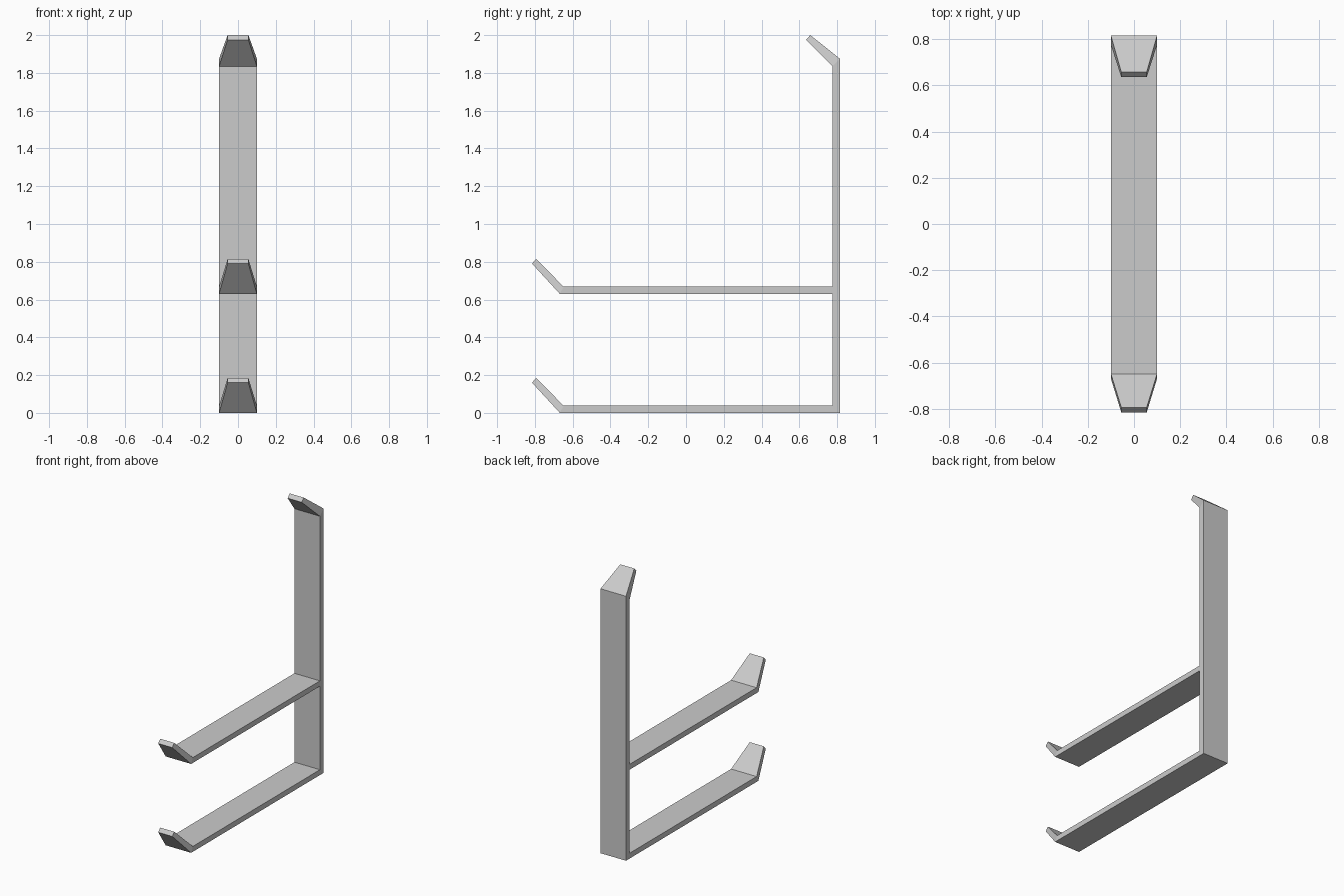
import bpy
import bmesh

cube = bpy.data.objects.get("Cube")
if cube:
    bpy.data.objects.remove(cube, do_unlink=True)

# Single grey finish
grey = bpy.data.materials.new("light_grey")
grey.use_nodes = True
colour = (0.6, 0.6, 0.6, 1)
grey.diffuse_color = colour
grey.node_tree.nodes["Principled BSDF"].inputs["Base Color"].default_value = colour

HALF = 0.1    # half width of the flat bar
TIP = 0.055   # half width at a bent tip


def bent_bar(name, stations, lift=0):
    """Skin a flat bar through stations of (inner yz, outer yz, half width)."""
    bm = bmesh.new()
    rings = []
    for inner, outer, w in stations:
        corners = [(-w, inner), (w, inner), (w, outer), (-w, outer)]
        rings.append([bm.verts.new((x, y, z + lift)) for x, (y, z) in corners])
    for a, b in zip(rings, rings[1:]):
        for i in range(4):
            j = (i + 1) % 4
            bm.faces.new((a[i], a[j], b[j], b[i]))
    bm.faces.new(rings[0])
    bm.faces.new(rings[-1])
    bmesh.ops.recalc_face_normals(bm, faces=bm.faces[:])
    mesh = bpy.data.meshes.new(name)
    bm.to_mesh(mesh)
    bm.free()
    mesh.materials.append(grey)
    obj = bpy.data.objects.new(name, mesh)
    bpy.context.collection.objects.link(obj)
    return obj


# Upright with a tapered tip folded forward
bent_bar("back_post", [
    ((0.775, 0), (0.815, 0), HALF),
    ((0.775, 1.835), (0.815, 1.875), HALF),
    ((0.635, 1.975), (0.658, 2.0), TIP),
])

# Two matching arms with tapered tips folded upward
for name, lift in (("lower_arm", 0), ("upper_arm", 0.63)):
    bent_bar(name, [
        ((0.775, 0.038), (0.775, 0), HALF),
        ((-0.648, 0.038), (-0.668, 0), HALF),
        ((-0.793, 0.185), (-0.815, 0.16), TIP),
    ], lift)
